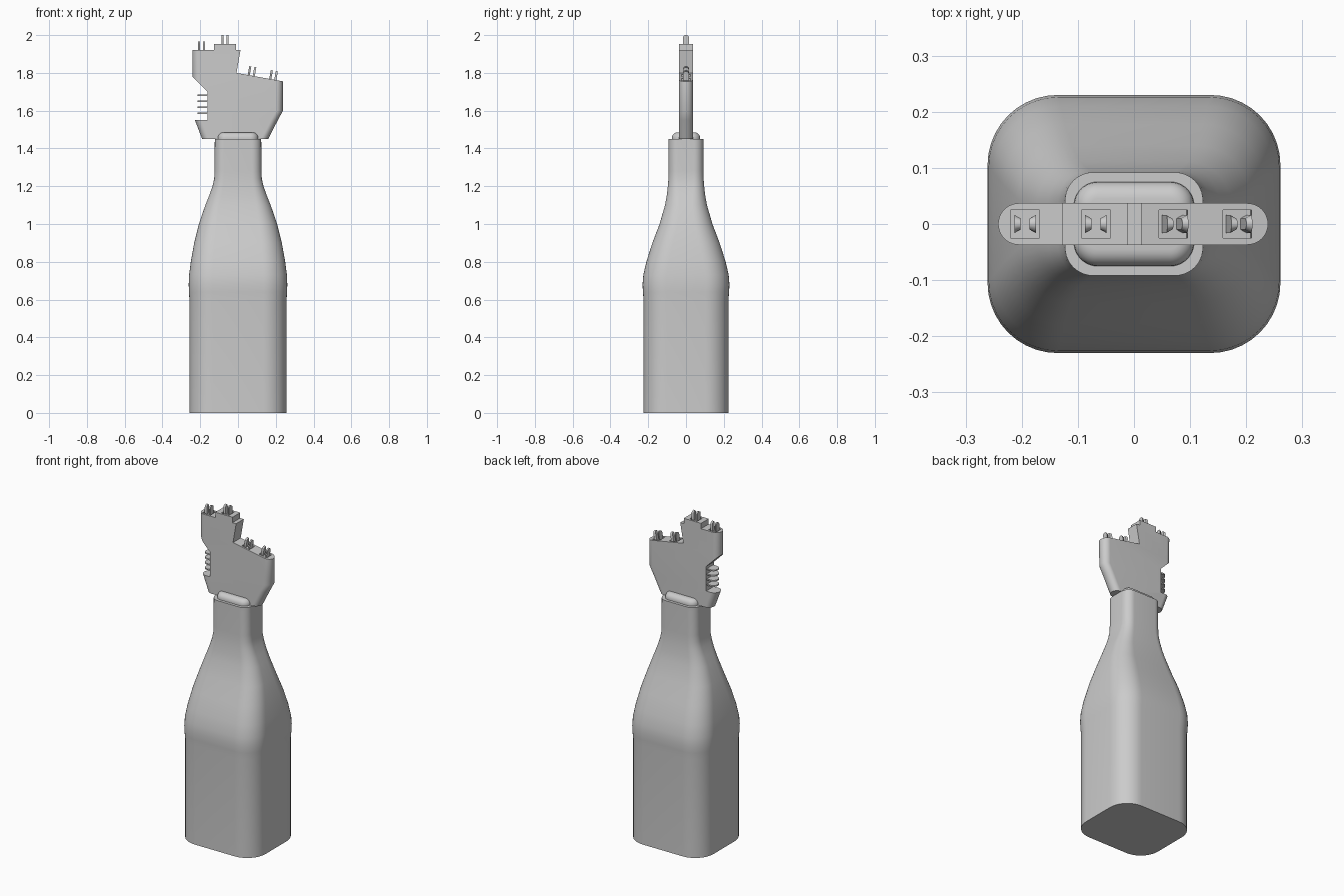
import bpy, bmesh, math
from mathutils import Matrix

old = bpy.data.objects.get("Cube")
if old:
    bpy.data.objects.remove(old, do_unlink=True)

grey = bpy.data.materials.new("plain grey")
grey.diffuse_color = (0.6, 0.6, 0.6, 1)
grey.use_nodes = True
grey.node_tree.nodes["Principled BSDF"].inputs["Base Color"].default_value = (0.6, 0.6, 0.6, 1)


def make_object(name, bm):
    bmesh.ops.recalc_face_normals(bm, faces=bm.faces)
    mesh = bpy.data.meshes.new(name)
    bm.to_mesh(mesh)
    bm.free()
    mesh.materials.append(grey)
    obj = bpy.data.objects.new(name, mesh)
    bpy.context.collection.objects.link(obj)
    return obj


def smooth(obj, angle=35):
    bpy.ops.object.select_all(action="DESELECT")
    obj.select_set(True)
    bpy.context.view_layer.objects.active = obj
    bpy.ops.object.shade_smooth_by_angle(angle=math.radians(angle))


def rounded_rect(x0, x1, hy, r, z, steps=10):
    """Ring of points around a rounded rectangle centred on y = 0."""
    ring = []
    corners = ((x1 - r, hy - r), (x0 + r, hy - r), (x0 + r, r - hy), (x1 - r, r - hy))
    for quarter, (cx, cy) in enumerate(corners):
        for i in range(steps + 1):
            a = (quarter + i / steps) * math.pi / 2
            ring.append((cx + r * math.cos(a), cy + r * math.sin(a), z))
    return ring


def loft(name, rings):
    bm = bmesh.new()
    loops = [[bm.verts.new(p) for p in ring] for ring in rings]
    n = len(loops[0])
    for low, high in zip(loops, loops[1:]):
        for i in range(n):
            j = (i + 1) % n
            bm.faces.new((low[i], low[j], high[j], high[i]))
    bm.faces.new(loops[0][::-1])
    bm.faces.new(loops[-1])
    return make_object(name, bm)


def cut(obj, tool, operation):
    mod = obj.modifiers.new(operation.title(), "BOOLEAN")
    mod.operation, mod.object, mod.solver = operation, tool, "EXACT"
    bpy.context.view_layer.objects.active = obj
    bpy.ops.object.modifier_apply(modifier=mod.name)
    bpy.data.objects.remove(tool, do_unlink=True)


# Bottle-shaped body: half width, half depth, height
sections = [(.257, .225, 0), (.257, .225, .6), (.26, .228, .64), (.261, .23, .68),
            (.259, .226, .73), (.25, .21, .8), (.232, .178, .9), (.207, .14, 1),
            (.173, .111, 1.1), (.153, .102, 1.15), (.135, .096, 1.2),
            (.126, .093, 1.24), (.124, .092, 1.28), (.123, .092, 1.45)]
body = loft("bottle_body", [
    rounded_rect(-w, w, d, .05 + .075 * (w - .123) / .138, z) for w, d, z in sections])
smooth(body)

# Soft cushion on top of the neck
rings = [rounded_rect(-.107, .107, .075, .042, 1.445)]
for i in range(7):
    a = i / 6 * math.pi / 2
    inset = .03 * (1 - math.cos(a))
    rings.append(rounded_rect(inset - .107, .107 - inset, .075 - inset,
                              .042 - inset, 1.455 + .03 * math.sin(a)))
smooth(loft("neck_cushion", rings))

# Flat head plate with rounded ends
levels = [(-.19, .16, 1.45), (-.228, .211, 1.55), (-.23, .238, 1.6),
          (-.24, .239, 1.78), (-.243, .239, 1.98)]
plate = loft("head_plate", [rounded_rect(a, b, .037, .0369, z) for a, b, z in levels])

# Stepped outline trims the plate
outline = [(-.3, 1.4), (-.3, 1.55), (-.162, 1.55), (-.162, 1.7), (-.3, 1.838),
           (-.3, 1.92), (-.127, 1.92), (-.127, 1.953), (-.011, 1.953), (-.011, 1.92),
           (.013, 1.92), (-.008, 1.8), (.3, 1.744), (.3, 1.4)]
bm = bmesh.new()
face = bm.faces.new([bm.verts.new((x, -.06, z)) for x, z in outline])
side = bmesh.ops.extrude_face_region(bm, geom=[face])["geom"]
bmesh.ops.translate(bm, vec=(0, .12, 0),
                    verts=[v for v in side if isinstance(v, bmesh.types.BMVert)])
cut(plate, make_object("plate_outline", bm), "INTERSECT")

# Square sockets, each with a pair of prongs
slope = math.atan2(.056, .308)
sockets = [(-.194, 1.92, 0), (-.068, 1.953, 0), (.07, 1.786, slope), (.184, 1.765, slope)]


def prong(bm, side, place):
    """Round-topped blade, narrower on its inner face."""
    arch = [(-1, -.012), (1, -.012)]
    arch += [(math.cos(a), .033 + .014 * math.sin(a))
             for a in (i * math.pi / 8 for i in range(9))]
    outer, inner = ([bm.verts.new(place @ Matrix.Translation((side * x, y * k, z)).translation)
                     for y, z in arch] for x, k in ((.019, .016), (.008, .01)))
    bm.faces.new(outer)
    bm.faces.new(inner[::-1])
    for i in range(len(arch)):
        j = (i + 1) % len(arch)
        bm.faces.new((outer[i], inner[i], inner[j], outer[j]))


prongs = bmesh.new()
for x, z, tilt in sockets:
    place = Matrix.Translation((x, 0, z)) @ Matrix.Rotation(tilt, 4, "Y")
    pit = bmesh.new()
    bmesh.ops.create_cube(pit, size=1, matrix=place @ Matrix.Diagonal((.052, .05, .02, 1)))
    cut(plate, make_object("socket_cutter", pit), "DIFFERENCE")
    for side in (-1, 1):
        prong(prongs, side, place)
smooth(make_object("prongs", prongs))
smooth(plate)

# Stack of thin fins in the side notch
for i in range(4):
    z = 1.586 + i * .0315
    fin = loft(f"notch_fin_{i + 1}", [
        rounded_rect(-.215, -.13, .03, .0299, z + dz) for dz in (-.004, .004)])
    smooth(fin)
